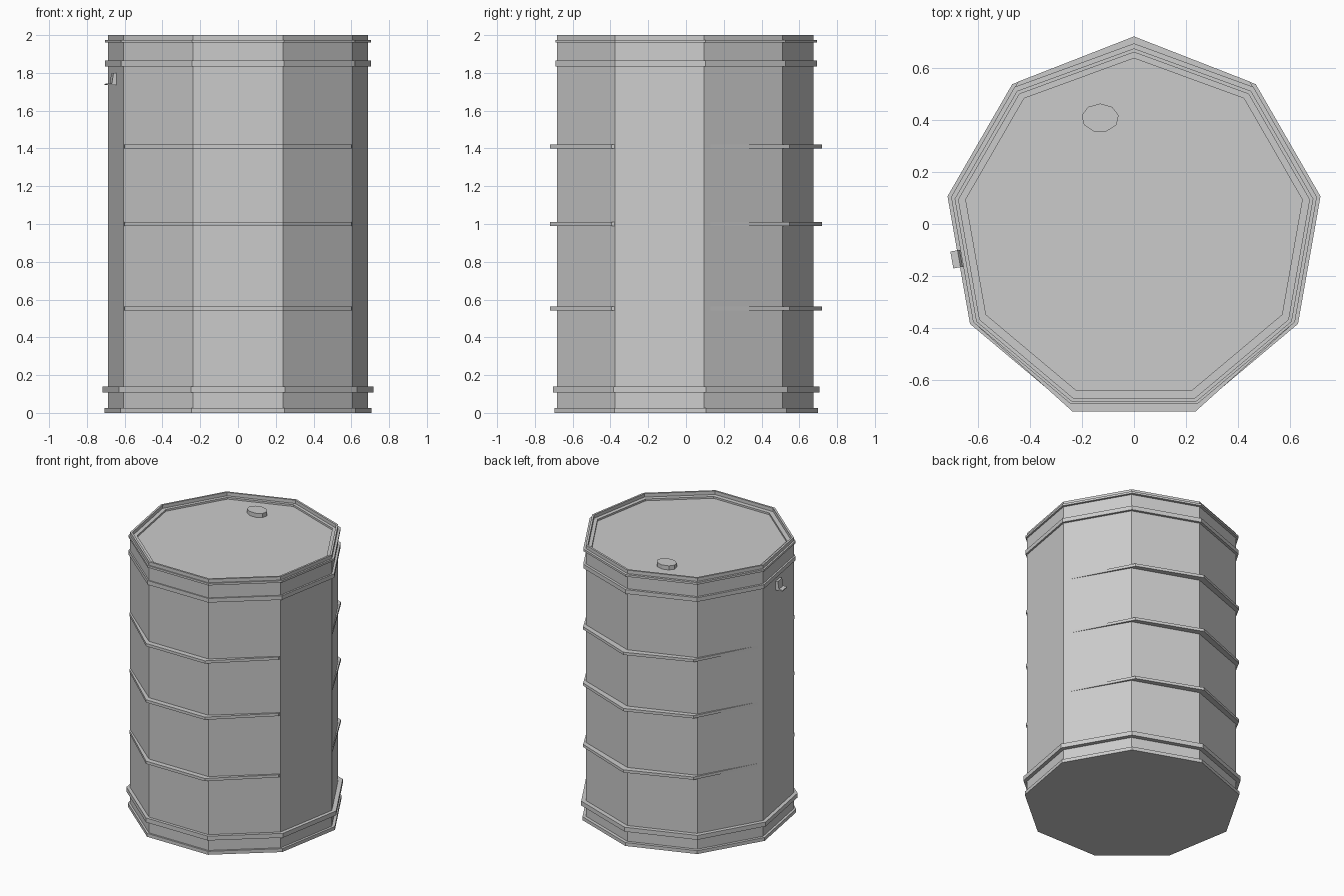
import bpy, bmesh, math

if "Cube" in bpy.data.objects:
    bpy.data.objects.remove(bpy.data.objects["Cube"])

SIDES = 9


def lathe(name, profile, cx=0, cy=0, sx=1, sy=1, closed=False):
    """Revolve (radius, z) points into a nine-sided solid, one corner facing +y."""
    bm = bmesh.new()
    rings = []
    for r, z in profile:
        ring = []
        for i in range(SIDES):
            a = math.pi / 2 + 2 * math.pi * i / SIDES
            ring.append(bm.verts.new((cx + sx * r * math.cos(a), cy + sy * r * math.sin(a), z)))
        rings.append(ring)
    pairs = list(zip(rings, rings[1:]))
    if closed:
        pairs.append((rings[-1], rings[0]))
    else:
        bm.faces.new(rings[0])
        bm.faces.new(rings[-1])
    for lo, hi in pairs:
        for i in range(SIDES):
            j = (i + 1) % SIDES
            bm.faces.new((lo[i], lo[j], hi[j], hi[i]))
    bmesh.ops.recalc_face_normals(bm, faces=bm.faces)
    return finish(name, bm)


def finish(name, bm):
    me = bpy.data.meshes.new(name)
    bm.to_mesh(me)
    bm.free()
    ob = bpy.data.objects.new(name, me)
    bpy.context.collection.objects.link(ob)
    return ob


def band(name, z0, z1, r, sx=1, sy=1, cy=-0.02, inner=0.92):
    prof = [(r * inner, z0), (r, z0), (r, z1), (r * inner, z1)]
    return lathe(name, prof, 0, cy, sx, sy, closed=True)


# Barrel body with a recessed lid
lathe("barrel_body", [(0.70, 0), (0.70, 2.0), (0.685, 2.0), (0.685, 1.962)], cy=-0.025)

# Hoops at the base and the rim
for name, z0, z1, r in (("base_hoop", 0.0, 0.025, 0.719),
                        ("lower_hoop", 0.108, 0.14, 0.728),
                        ("upper_hoop", 1.835, 1.865, 0.714),
                        ("rim_hoop", 1.96, 1.975, 0.714)):
    band(name, z0, z1, r)

# Thin middle ribs, stretched front to back so they sink into the sides
for i, z in enumerate((0.553, 1.0, 1.41)):
    band(f"middle_rib_{i + 1}", z - 0.01, z + 0.01, 1.0, 0.693, 0.743, -0.022)

# Filler cap on the lid
lathe("filler_cap", [(1, 1.955), (1, 1.992)], -0.13, 0.408, 0.072, 0.055)

# Small L-shaped bracket on the left side panel
bm = bmesh.new()
prof = [(-0.02, 1.735), (0.048, 1.735), (0.048, 1.742), (0.02, 1.745), (0.012, 1.80), (-0.02, 1.80)]
n = math.radians(190)
ends = []
for t in (-0.033, 0.033):
    ends.append([bm.verts.new((-0.653 + d * math.cos(n) - t * math.sin(n),
                               -0.13 + d * math.sin(n) + t * math.cos(n), z)) for d, z in prof])
bm.faces.new(ends[0])
bm.faces.new(ends[1])
for i in range(len(prof)):
    j = (i + 1) % len(prof)
    bm.faces.new((ends[0][i], ends[0][j], ends[1][j], ends[1][i]))
bmesh.ops.recalc_face_normals(bm, faces=bm.faces)
finish("side_bracket", bm)
